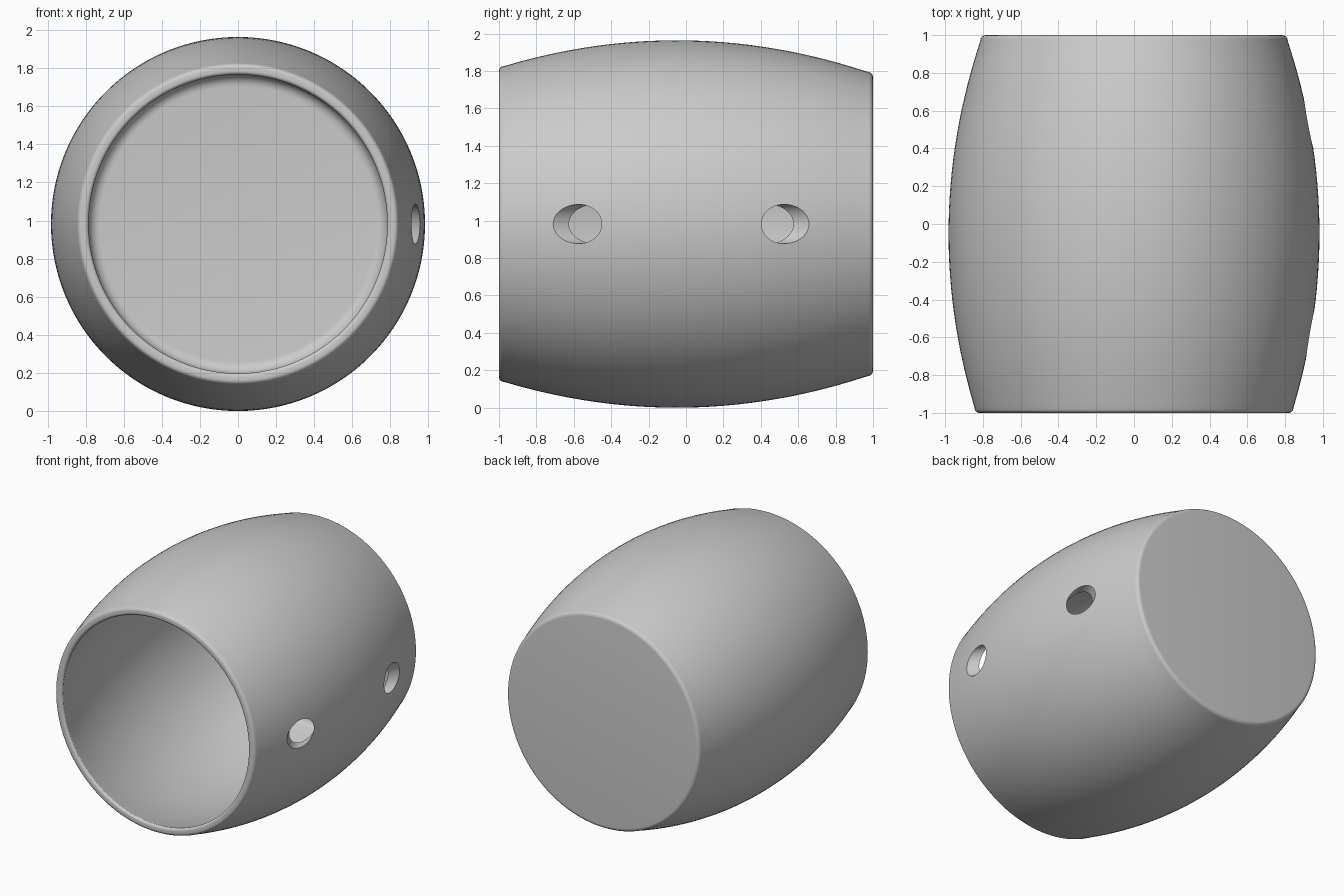
import bpy, bmesh, math
from mathutils import Matrix, Vector

cube = bpy.data.objects.get("Cube")
if cube:
    bpy.data.objects.remove(cube, do_unlink=True)

RADIUS = 0.982   # widest radius, also the height of the axis
WALL = 0.058


def bulge(y):
    return RADIUS - 0.162 * (y + 0.05) ** 2


def make_object(name, bm):
    bmesh.ops.recalc_face_normals(bm, faces=bm.faces)
    mesh = bpy.data.meshes.new(name)
    bm.to_mesh(mesh)
    bm.free()
    obj = bpy.data.objects.new(name, mesh)
    bpy.context.collection.objects.link(obj)
    return obj


def arc(cy, cr, rad, start, end, n=6):
    # rounded corner as (y, radius) points
    angles = [math.radians(start + (end - start) * i / n) for i in range(n + 1)]
    return [(cy + rad * math.cos(a), cr + rad * math.sin(a)) for a in angles]


# Barrel profile: closed back, outer wall, rounded rim, inner wall, floor
steps = [-0.95 + 1.9 * i / 28 for i in range(29)]
rim = WALL / 2
profile = [(1, 0)]
profile += arc(0.97, bulge(0.97) - 0.03, 0.03, 0, 80)
profile += [(y, bulge(y)) for y in reversed(steps)]
profile += arc(-0.975, bulge(-0.975) - 0.025, 0.025, 105, 180)
profile += arc(-0.98, bulge(-0.98) - WALL + 0.02, 0.02, 180, 260)
profile += [(y, bulge(y) - WALL) for y in steps if y < 0.87]
profile += arc(0.88, bulge(0.88) - WALL - 0.06, 0.06, 75, 0)
profile += [(0.94, 0)]

bm = bmesh.new()
verts = [bm.verts.new((r, y, 0)) for y, r in profile]
edges = [bm.edges.new(pair) for pair in zip(verts, verts[1:])]
bmesh.ops.spin(bm, geom=verts + edges, cent=(0, 0, 0), axis=(0, 1, 0),
               angle=math.tau, steps=128, use_merge=False)
bmesh.ops.remove_doubles(bm, verts=bm.verts, dist=0.0005)
bmesh.ops.translate(bm, verts=bm.verts, vec=(0, 0, RADIUS))
cup = make_object("barrel_cup", bm)

# Two slanted oval holes on the left side
for name, y, side in (("front_hole_cutter", -0.585, -1), ("back_hole_cutter", 0.535, 1)):
    tilt = math.radians(64)
    axis = Vector((math.cos(tilt), side * math.sin(tilt), 0))
    across = Vector((0, 0, 1)).cross(axis)
    turn = Matrix((across, (0, 0, 1), axis)).transposed().to_4x4()
    bm = bmesh.new()
    bmesh.ops.create_cone(bm, cap_ends=True, segments=48, radius1=1, radius2=1, depth=1,
                          matrix=Matrix.Translation((bulge(y), y, RADIUS))
                          @ turn @ Matrix.Diagonal((0.077, 0.105, 0.44, 1)))
    cutter = make_object(name, bm)
    cutter.hide_render = True
    cutter.hide_set(True)
    cutter.display_type = 'WIRE'
    cut = cup.modifiers.new(name, 'BOOLEAN')
    cut.operation = 'DIFFERENCE'
    cut.solver = 'EXACT'
    cut.object = cutter

# Apply the cuts, then drop the helpers
bpy.context.view_layer.update()
cut_mesh = bpy.data.meshes.new_from_object(
    cup.evaluated_get(bpy.context.evaluated_depsgraph_get()))
cup.modifiers.clear()
cup.data = cut_mesh
for name in ("front_hole_cutter", "back_hole_cutter"):
    bpy.data.objects.remove(bpy.data.objects[name], do_unlink=True)

# Plain grey finish
grey = bpy.data.materials.new("plain_grey")
grey.use_nodes = True
colour = (0.6, 0.6, 0.6, 1)
grey.diffuse_color = colour
grey.node_tree.nodes["Principled BSDF"].inputs["Base Color"].default_value = colour
cup.data.materials.clear()
cup.data.materials.append(grey)

bpy.ops.object.select_all(action='DESELECT')
cup.select_set(True)
bpy.context.view_layer.objects.active = cup
bpy.ops.object.shade_smooth_by_angle(angle=math.radians(30))
